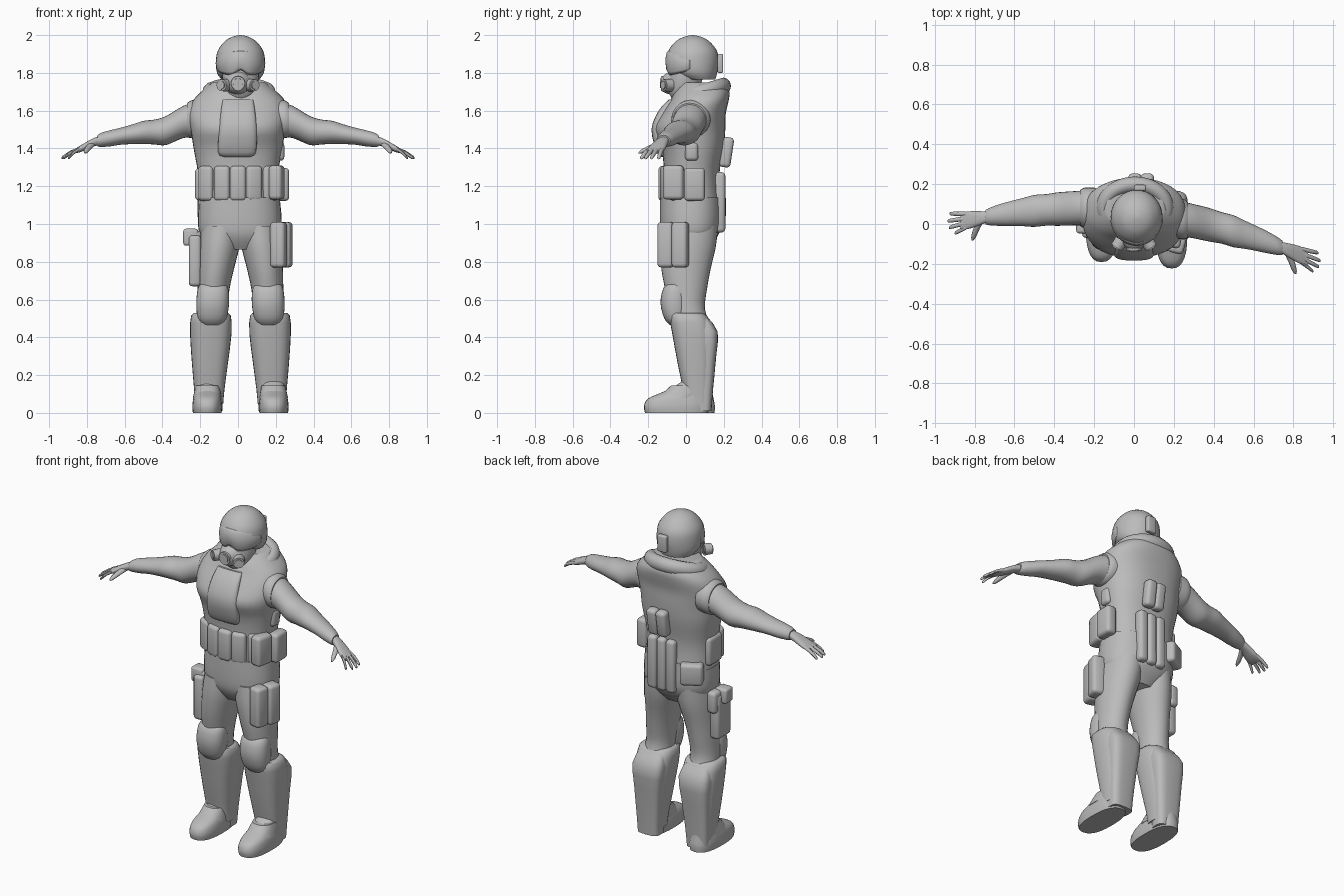
import bpy, bmesh, math
from mathutils import Matrix, Vector

grey = bpy.data.materials.new("plain_grey")
grey.diffuse_color = (0.5, 0.5, 0.5, 1)
CX = 0.013  # slight sideways offset of head and legs


def finish(name, bm):
    bmesh.ops.recalc_face_normals(bm, faces=bm.faces)
    me = bpy.data.meshes.new(name)
    bm.to_mesh(me)
    bm.free()
    me.materials.append(grey)
    ob = bpy.data.objects.new(name, me)
    bpy.context.collection.objects.link(ob)
    return ob


def spline(rows, k):
    """Catmull-Rom interpolation of number tuples."""
    out = []
    for i in range(len(rows) - 1):
        a, b, c, d = rows[max(i - 1, 0)], rows[i], rows[i + 1], rows[min(i + 2, len(rows) - 1)]
        for j in range(k):
            t = j / k
            out.append([q + 0.5 * t * (r - p + t * (2 * p - 5 * q + 4 * r - s + t * (3 * (q - r) + s - p)))
                        for p, q, r, s in zip(a, b, c, d)])
    return out + [list(rows[-1])]


def loft(name, rings, axis="z", n=28, p=2.0, k=3):
    """Skin rounded sections (x, y, z, radius a, radius b) across a fixed axis."""
    u, v = {"x": ((0, 1, 0), (0, 0, 1)), "y": ((1, 0, 0), (0, 0, 1)), "z": ((1, 0, 0), (0, 1, 0))}[axis]
    u, v = Vector(u), Vector(v)
    bm = bmesh.new()
    loops = []
    for x, y, z, ra, rb in spline(rings, k):
        loop = []
        for i in range(n):
            c, s = math.cos(math.tau * i / n), math.sin(math.tau * i / n)
            a = math.copysign(abs(c) ** (2 / p), c) * ra
            b = math.copysign(abs(s) ** (2 / p), s) * rb
            loop.append(bm.verts.new(Vector((x, y, z)) + u * a + v * b))
        loops.append(loop)
    for a, b in zip(loops, loops[1:]):
        for i in range(n):
            j = (i + 1) % n
            bm.faces.new((a[i], a[j], b[j], b[i]))
    bm.faces.new(loops[0])
    bm.faces.new(loops[-1])
    return finish(name, bm)


def box(name, loc, size, turn=0, tilt=0, bevel=0.02):
    """Soft-edged box, turned about z and tilted about x."""
    bm = bmesh.new()
    bmesh.ops.create_cube(bm, size=1, matrix=Matrix.Diagonal((*size, 1)))
    bmesh.ops.bevel(bm, geom=bm.edges[:], offset=bevel, segments=3, profile=0.5, affect="EDGES")
    bm.transform(Matrix.Translation(loc) @ Matrix.Rotation(turn, 4, "Z") @ Matrix.Rotation(tilt, 4, "X"))
    return finish(name, bm)


def can(name, loc, r, depth, turn):
    """Stepped cylinder facing forward, turned about z."""
    bm = bmesh.new()
    for rr, d in ((r, depth), (r * 0.7, depth * 1.25)):
        bmesh.ops.create_cone(bm, cap_ends=True, segments=20, radius1=rr, radius2=rr * 0.92, depth=d)
    bm.transform(Matrix.Translation(loc) @ Matrix.Rotation(turn, 4, "Z") @ Matrix.Rotation(math.pi / 2, 4, "X"))
    return finish(name, bm)


# Torso and pelvis
loft("vest", [(0, .03, 1.1, .213, .155), (0, .03, 1.25, .21, .145), (0, .035, 1.4, .235, .165),
              (0, .02, 1.5, .25, .188), (0, .04, 1.58, .262, .17), (.005, .07, 1.65, .245, .155),
              (.005, .085, 1.7, .2, .145), (.005, .09, 1.75, .14, .115)], n=40, p=2.4)
loft("chest_panel", [(-.005, -.11, 1.355, .07, .02), (-.005, -.125, 1.38, .1, .03), (0, -.145, 1.5, .1, .038),
                     (0, -.115, 1.6, .09, .03), (0, -.07, 1.66, .08, .02)], p=3)
loft("pelvis", [(.008, .025, 1.14, .213, .163), (.01, .025, 1.0, .222, .163), (.012, .02, .93, .2, .145),
                (.013, .015, .865, .1, .1)], n=36, p=2.3)

# Hood collar: closed tube, higher at the back
bm = bmesh.new()
NU, NV = 40, 12
grid = []
for i in range(NU):
    t = math.tau * i / NU
    back = math.sin(t)
    row = []
    for j in range(NV):
        f = math.tau * j / NV
        r = .04 * math.cos(f)
        row.append(bm.verts.new((.005 + (.155 + r) * math.cos(t), .08 + (.118 + r) * back,
                                 1.695 + .035 * back + .045 * math.sin(f))))
    grid.append(row)
for i in range(NU):
    for j in range(NV):
        a, b = grid[i], grid[(i + 1) % NU]
        bm.faces.new((a[j], b[j], b[(j + 1) % NV], a[(j + 1) % NV]))
finish("hood_collar", bm)

# Head, helmet and breathing mask
loft("face", [(CX, .0, 1.64, .05, .05), (CX, -.01, 1.69, .078, .08), (CX, -.005, 1.76, .095, .09),
              (CX, .02, 1.85, .1, .1)])
loft("helmet", [(CX, .07, 1.765, .1, .085), (CX, .048, 1.8, .124, .117), (CX, .035, 1.86, .13, .137),
                (CX, .035, 1.92, .119, .127), (CX, .035, 1.97, .08, .085), (CX, .035, 1.992, .04, .042),
                (CX, .035, 2.0, .005, .005)], n=36)
box("helmet_box", (.03, .182, 1.85), (.06, .03, .1), bevel=.008)

# Goggles: wrapped sheet with a nose notch
bm = bmesh.new()
cols = []
for i in range(29):
    t = math.radians(-84 + 6 * i)
    notch = .03 * math.exp(-(t / .25) ** 2)
    taper = .03 * (abs(t) / 1.5) ** 2
    low, high = 1.785 + notch + taper, 1.92 - taper
    col = []
    for f, g in ((0, .95), (.12, 1.02), (.5, 1.05), (.88, 1.0), (1, .9)):
        col.append(bm.verts.new((CX + .126 * g * math.sin(t), .035 - .138 * g * math.cos(t),
                                 low + f * (high - low))))
    cols.append(col)
for a, b in zip(cols, cols[1:]):
    for j in range(4):
        bm.faces.new((a[j], b[j], b[j + 1], a[j + 1]))
goggles = finish("goggles", bm)
mod = goggles.modifiers.new("thick", "SOLIDIFY")
mod.thickness = .012

loft("mask", [(0, -.13, 1.74, .03, .035), (0, -.1, 1.745, .055, .055), (.005, -.05, 1.75, .085, .07)], axis="y")
can("mask_valve", (0, -.118, 1.745), .04, .03, 0)
for s in (-1, 1):
    can("mask_filter", (s * .075, -.1, 1.735), .034, .045, s * .6)

# Arms and hands; each arm follows its own sideways sweep
for s, c0, c1, c2 in ((-1, .08, -.03, -.14), (1, .02, -.2, -.2)):
    def at(a, z, ry, rz, dy=0):
        d = a - .27
        return (s * a, c0 + c1 * d + c2 * d * d + dy, z, ry, rz)

    loft("shoulder_rim", [at(.19, 1.56, .1, .1), at(.245, 1.555, .102, .1), at(.27, 1.55, .09, .09)], "x")
    loft("sleeve", [at(.2, 1.56, .09, .095), at(.29, 1.54, .086, .085), at(.38, 1.495, .084, .077),
                    at(.44, 1.487, .079, .066), at(.5, 1.485, .08, .061), at(.56, 1.475, .07, .052),
                    at(.62, 1.465, .062, .045), at(.67, 1.455, .055, .043), at(.72, 1.446, .045, .038),
                    at(.745, 1.44, .036, .03)], "x")
    loft("palm", [at(.73, 1.443, .026, .024), at(.77, 1.43, .034, .022), at(.83, 1.4, .044, .018),
                  at(.87, 1.383, .04, .01)], "x", p=2.4)
    for i, reach in enumerate((.9, .928, .935, .925)):
        o = -.034 + .0225 * i
        loft("finger", [at(.84, 1.397, .011, .011, o), at((.84 + reach) / 2, 1.378, .011, .011, o * 1.25),
                        at(reach - .006, 1.352, .009, .009, o * 1.5), at(reach, 1.348, .003, .003, o * 1.55)],
             "x", n=10, k=2)
    loft("thumb", [at(.765, 1.428, .015, .015, -.01), at(.79, 1.405, .016, .014, -.05),
                   at(.805, 1.385, .012, .011, -.09), at(.81, 1.377, .004, .004, -.105)], "y", n=12, k=2)

# Legs, knee pads, shin guards and boots
for s in (-1, 1):
    def leg(name, rows, **kw):
        return loft(name, [(CX + s * x, y, z, a, b) for x, y, z, a, b in rows], **kw)

    leg("trouser_leg", [(.1, .02, .99, .11, .15), (.113, .01, .88, .108, .148), (.13, 0, .76, .095, .13),
                        (.142, 0, .66, .085, .112), (.15, .005, .55, .08, .095), (.155, .035, .45, .083, .095),
                        (.165, .05, .3, .078, .085), (.172, .06, .08, .065, .065)])
    leg("knee_pad", [(.15, -.045, .465, .05, .04), (.15, -.055, .5, .076, .06), (.147, -.06, .58, .087, .075),
                     (.145, -.055, .66, .08, .065), (.145, -.04, .695, .055, .04)], p=2.3)
    leg("shin_guard", [(.155, .0, .53, .08, .07), (.156, .012, .515, .105, .1), (.157, .035, .42, .11, .108),
                       (.162, .05, .25, .094, .092), (.165, .06, .12, .08, .075), (.166, .063, .05, .075, .07)],
        p=2.8, k=2)
    leg("calf_plate", [(.155, .07, .505, .08, .045), (.156, .1, .43, .1, .068), (.16, .095, .3, .09, .065),
                       (.165, .09, .12, .076, .053), (.166, .085, .01, .07, .05)], p=3.4, k=2)
    f = .012 - .016 * s  # one foot stands slightly ahead
    leg("boot", [(.176, f - .045, 0, .076, .168), (.176, f - .047, .035, .079, .172),
                 (.176, f - .04, .075, .074, .158), (.175, f - .01, .105, .066, .122),
                 (.174, f + .02, .135, .06, .085), (.173, .055, .18, .058, .06)], p=2.5)
    leg("boot_strap", [(.176, f - .035, .08, .076, .1), (.175, f - .012, .11, .07, .1),
                       (.174, f + .01, .145, .063, .085)], p=2.5)

# Belt pouches across the front and sides
for i in range(5):
    x = -.165 + .0825 * i
    box("front_pouch", (x, -.115 + 1.9 * x * x, 1.215), (.086, .062, .185), turn=x * 3.2)
box("side_pouch", (.238, .045, 1.21), (.066, .11, .175))
box("side_pouch", (.205, -.065, 1.22), (.07, .11, .18), turn=-.2)
box("side_pouch", (-.205, .03, 1.21), (.045, .13, .17))
box("hip_pouch", (-.145, .15, 1.09), (.13, .085, .13), turn=.5)
box("rib_pouch", (.215, .03, 1.385), (.06, .07, .1))

# Back pouches: tall row below, short row above
for i in range(3):
    x = -.03 + .062 * i
    box("tall_back_pouch", (x, .178, 1.115), (.06, .06, .32))
    if i < 2:
        box("short_back_pouch", (x + .035, .215, 1.38), (.066, .06, .16), tilt=-.15)

# Thigh pouches and holster
for y, x in ((-.105, .215), (-.03, .245)):
    box("thigh_pouch", (x, y, .89), (.08, .085, .24), turn=-.25)
box("holster", (-.228, -.005, .805), (.065, .13, .27))
box("holster_grip", (-.25, -.01, .93), (.08, .075, .09), bevel=.015)
box("holster_flap", (-.225, .02, .9), (.06, .13, .13))

# Smooth shading with crisp seams
for ob in bpy.context.scene.objects:
    ob.select_set(True)
    bpy.context.view_layer.objects.active = ob
bpy.ops.object.shade_smooth_by_angle(angle=math.radians(40))
